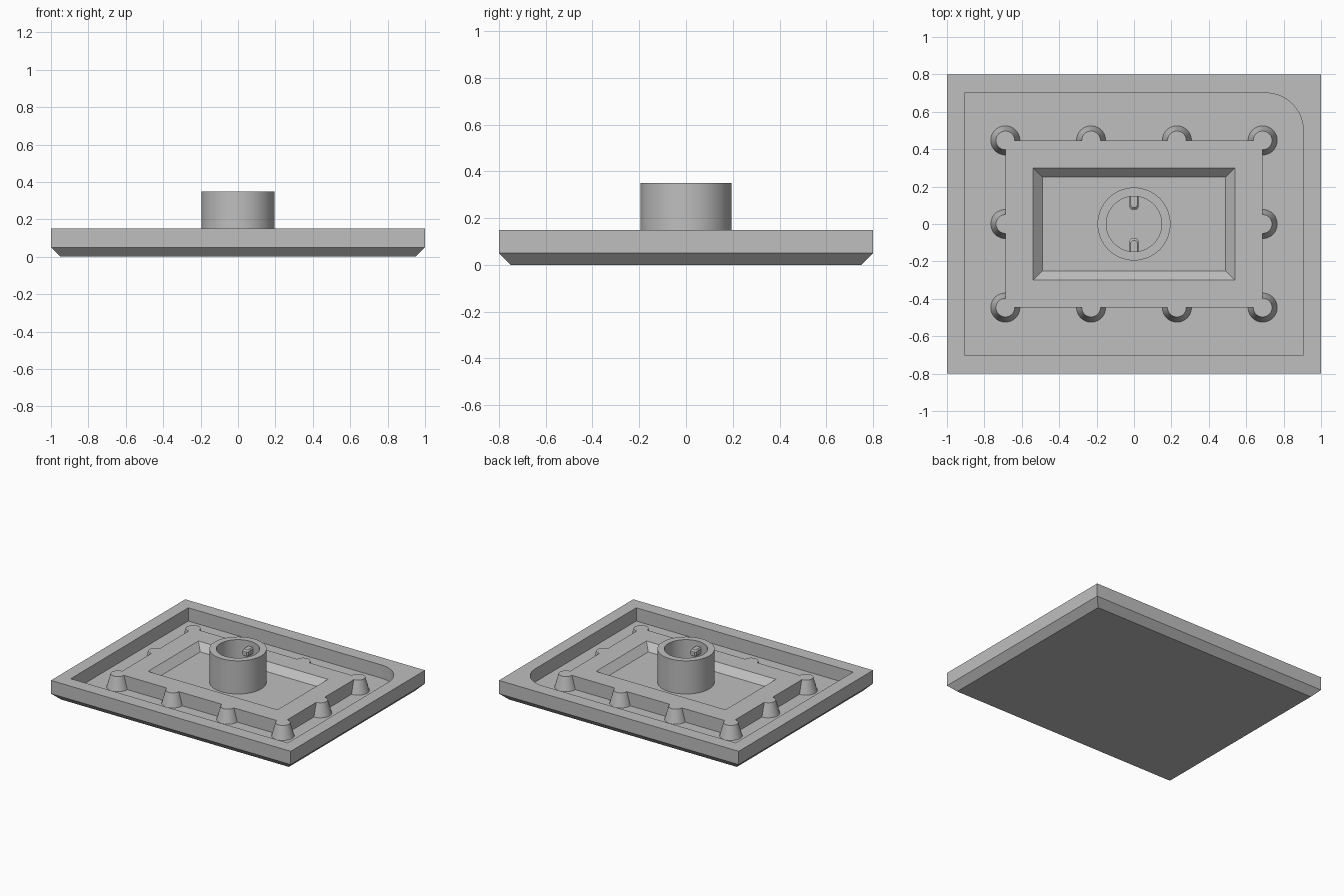
import bpy
import bmesh
from math import sin, cos, pi, radians

cube = bpy.data.objects.get("Cube")
if cube:
    bpy.data.objects.remove(cube)

grey = bpy.data.materials.new("plain grey")
grey.use_nodes = True
colour = (0.52, 0.52, 0.52, 1)
grey.diffuse_color = colour
grey.node_tree.nodes["Principled BSDF"].inputs["Base Color"].default_value = colour


def rect(x, y):
    return [(-x, -y), (x, -y), (x, y), (-x, y)]


def arc(cx, cy, r, start, end, n):
    return [(cx + r * cos(start + (end - start) * i / n),
             cy + r * sin(start + (end - start) * i / n)) for i in range(n + 1)]


def circle(cx, cy, r, n=64):
    return arc(cx, cy, r, 0, 2 * pi, n)[:-1]


def loft(name, layers, closed=False):
    """Skin a stack of (outline, z) layers; cap the ends or close into a ring."""
    bm = bmesh.new()
    rings = [[bm.verts.new((x, y, z)) for x, y in pts] for pts, z in layers]
    pairs = list(zip(rings, rings[1:]))
    if closed:
        pairs.append((rings[-1], rings[0]))
    else:
        bm.faces.new(rings[0])
        bm.faces.new(rings[-1])
    for a, b in pairs:
        for i in range(len(a)):
            j = (i + 1) % len(a)
            bm.faces.new((a[i], a[j], b[j], b[i]))
    bmesh.ops.recalc_face_normals(bm, faces=bm.faces)
    mesh = bpy.data.meshes.new(name)
    bm.to_mesh(mesh)
    bm.free()
    mesh.materials.append(grey)
    obj = bpy.data.objects.new(name, mesh)
    bpy.context.collection.objects.link(obj)
    return obj


def combine(obj, tool, operation):
    """Apply a boolean and discard the tool object."""
    mod = obj.modifiers.new("boolean", "BOOLEAN")
    mod.operation = operation
    mod.solver = "EXACT"
    mod.object = tool
    bpy.context.view_layer.update()
    graph = bpy.context.evaluated_depsgraph_get()
    mesh = bpy.data.meshes.new_from_object(obj.evaluated_get(graph))
    obj.modifiers.clear()
    obj.data = mesh
    bpy.data.objects.remove(tool)


RIM, FLOOR, POCKET = 0.15, 0.05, 0.1

# Tray with a chamfered underside and a cavity that has one rounded corner
tray = loft("tray", [(rect(0.95, 0.75), 0), (rect(1, 0.8), FLOOR), (rect(1, 0.8), RIM)])
cx, cy, r = 0.905, 0.7, 0.2
outline = [(-cx, cy), (-cx, -cy), (cx, -cy)] + arc(cx - r, cy - r, r, 0, pi / 2, 20)
combine(tray, loft("cavity_cutter", [(outline, FLOOR), (outline, RIM + 0.1)]), "DIFFERENCE")

# Raised platform with tapered posts along its edge
px, py = 0.688, 0.447
platform = loft("platform", [(rect(px, py), FLOOR), (rect(px, py), RIM)])
spots = [(x, y) for x in (-px, -px / 3, px / 3, px) for y in (-py, py)]
spots += [(-px, 0), (px, 0)]
for x, y in spots:
    post = loft("post", [(circle(x, y, 0.078, 40), FLOOR), (circle(x, y, 0.05, 40), RIM)])
    combine(platform, post, "UNION")

# Sloped pocket in the platform
pocket = loft("pocket_cutter", [(rect(0.49, 0.25), POCKET), (rect(0.59, 0.35), RIM + 0.05)])
combine(platform, pocket, "DIFFERENCE")

# Central socket
outer, inner = circle(0, 0, 0.195), circle(0, 0, 0.148)
socket = loft("socket", [(outer, POCKET), (outer, 0.35), (inner, 0.35), (inner, POCKET)],
              closed=True)

# Two small keys on the inner wall, bevelled towards the centre
keys = []
for name, side in (("back_key", 1), ("front_key", -1)):
    def key_outline(half, tip):
        return [(-half, side * 0.16), (half, side * 0.16), (half, side * (tip + 0.012)),
                (half - 0.01, side * tip), (0.01 - half, side * tip),
                (-half, side * (tip + 0.012))]
    keys.append(loft(name, [(key_outline(0.018, 0.088), 0.26), (key_outline(0.025, 0.078), 0.268),
                            (key_outline(0.025, 0.078), 0.3), (key_outline(0.018, 0.088), 0.31)]))

# Smooth the round walls and keep the edges sharp
bpy.ops.object.select_all(action="DESELECT")
for obj in (platform, socket, tray):
    obj.select_set(True)
bpy.context.view_layer.objects.active = tray
bpy.ops.object.shade_smooth_by_angle(angle=radians(25))
